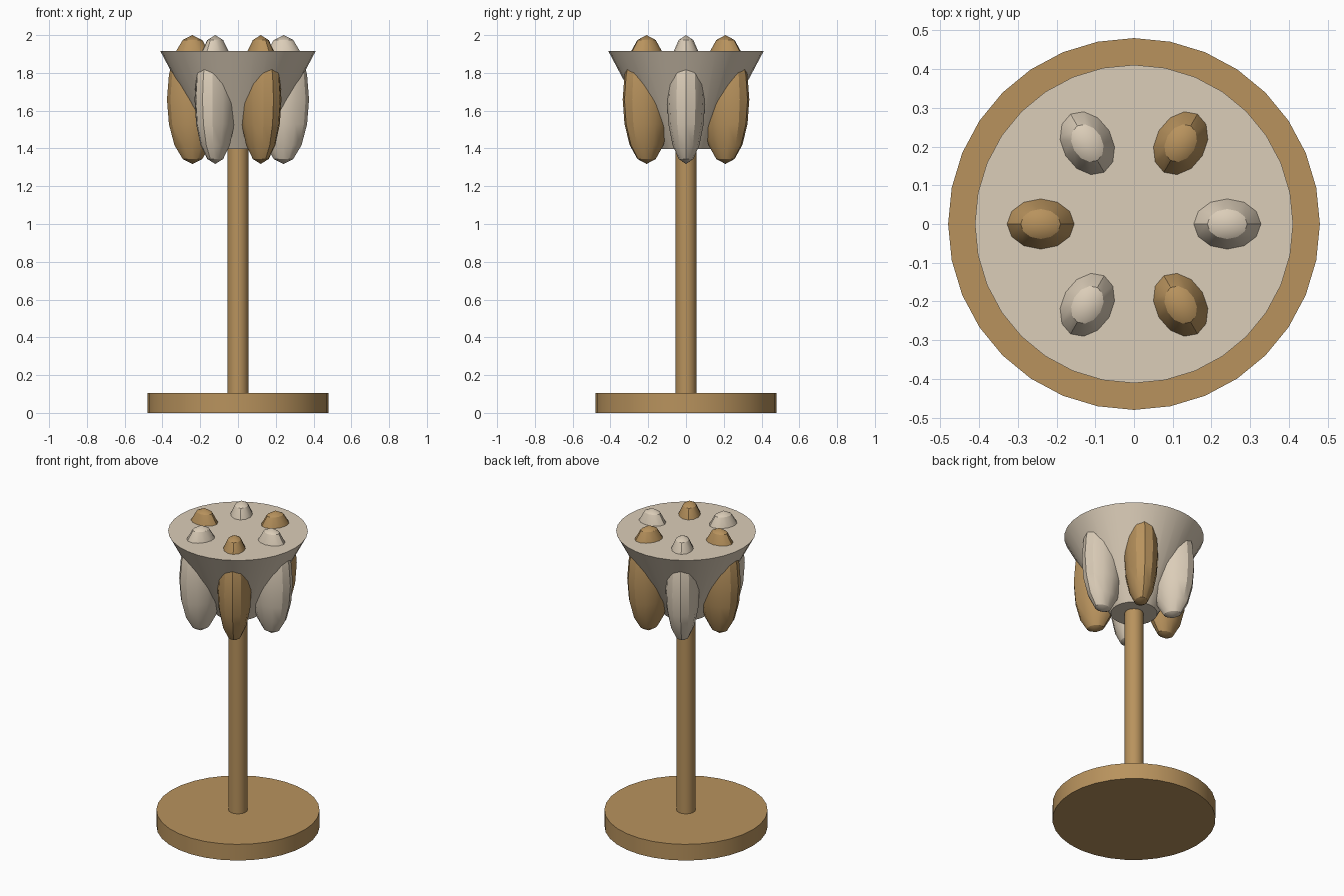
import bpy
import math

if "Cube" in bpy.data.objects:
    bpy.data.objects.remove(bpy.data.objects["Cube"])


def material(name, rgb):
    m = bpy.data.materials.new(name)
    m.diffuse_color = (*rgb, 1.0)
    m.use_nodes = True
    m.node_tree.nodes["Principled BSDF"].inputs["Base Color"].default_value = m.diffuse_color
    return m


wood = material("warm_wood", (0.48, 0.29, 0.11))
cream = material("cream", (0.71, 0.61, 0.48))


def finish(name, mat):
    ob = bpy.context.object
    ob.name = name
    ob.data.materials.append(mat)
    bpy.ops.object.shade_smooth_by_angle(angle=math.radians(30))
    return ob


def tapered(name, r_low, r_high, z_low, z_high, mat):
    bpy.ops.mesh.primitive_cone_add(
        vertices=32, radius1=r_low, radius2=r_high, depth=z_high - z_low,
        location=(0, 0, (z_low + z_high) / 2))
    return finish(name, mat)


# Round foot, stem and flared cup
tapered("base", 0.48, 0.48, 0.0, 0.105, wood)
tapered("stem", 0.055, 0.055, 0.105, 1.4, wood)
tapered("cup", 0.137, 0.411, 1.398, 1.915, cream)

# Six elongated petals around the cup, alternating colours
for i in range(6):
    a = math.radians(60 * i)
    bpy.ops.mesh.primitive_uv_sphere_add(
        segments=12, ring_count=8, radius=1.0,
        location=(0.241 * math.cos(a), 0.241 * math.sin(a), 1.659),
        rotation=(0, 0, a))
    bpy.context.object.scale = (0.135, 0.101, 0.341)
    bpy.ops.object.transform_apply(location=False, rotation=False, scale=True)
    finish(f"petal_{i + 1}", wood if i % 2 else cream)
